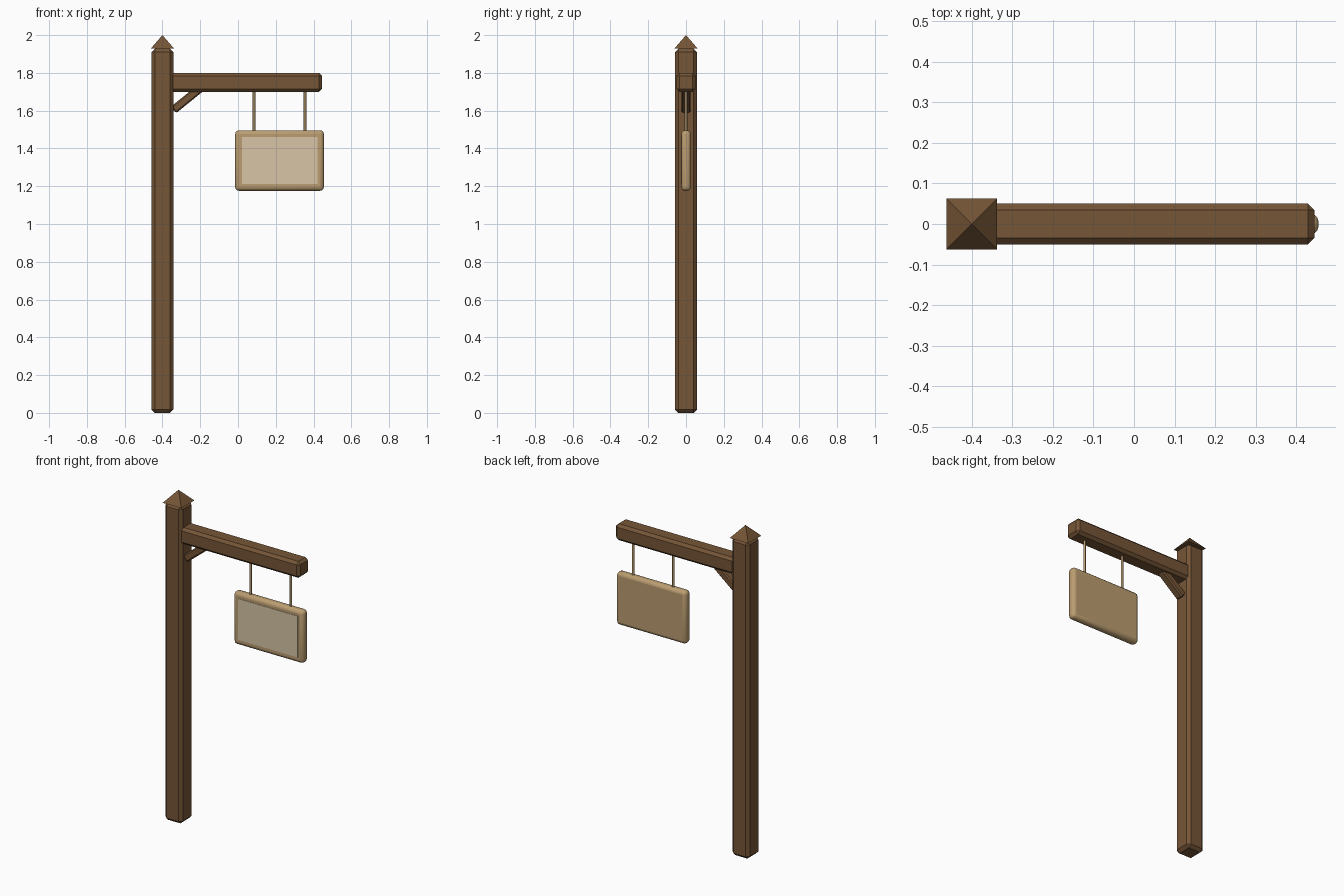
import bpy
import math

if "Cube" in bpy.data.objects:
    bpy.data.objects.remove(bpy.data.objects["Cube"])


def material(name, rgb):
    m = bpy.data.materials.new(name)
    m.diffuse_color = (*rgb, 1)
    m.use_nodes = True
    m.node_tree.nodes["Principled BSDF"].inputs["Base Color"].default_value = m.diffuse_color
    return m


wood = material("dark_wood", (0.18, 0.092, 0.038))
board = material("light_wood", (0.50, 0.34, 0.165))
face = material("pale_face", (0.68, 0.56, 0.38))


def finish(name, mat):
    ob = bpy.context.object
    ob.name = name
    ob.data.materials.append(mat)
    return ob


def box(name, center, size, mat, bevel=0.0, segments=1, tilt=0.0):
    bpy.ops.mesh.primitive_cube_add(size=1, location=center, rotation=(0, tilt, 0))
    ob = finish(name, mat)
    ob.scale = size
    bpy.ops.object.transform_apply(location=False, rotation=False, scale=True)
    if bevel:
        mod = ob.modifiers.new("edges", "BEVEL")
        mod.width = bevel
        mod.segments = segments
    return ob


# Post with chamfered edges
box("post", (-0.4, 0, 0.964), (0.115, 0.115, 1.928), wood, 0.017)

# Pyramid cap
bpy.ops.mesh.primitive_cone_add(vertices=4, radius1=0.0625 * math.sqrt(2), radius2=0,
                                depth=0.072, location=(-0.4, 0, 1.964),
                                rotation=(0, 0, math.pi / 4))
finish("post_cap", wood)

# Horizontal arm and diagonal brace
box("arm", (0.0425, 0, 1.75), (0.805, 0.10, 0.10), wood, 0.016)
box("brace", (-0.26, 0, 1.67), (0.21, 0.05, 0.044), wood, 0.007, tilt=-math.radians(39))

# Hanging rods
for side, x in (("left", 0.085), ("right", 0.355)):
    bpy.ops.mesh.primitive_cylinder_add(vertices=8, radius=0.007, depth=0.225,
                                        location=(x, 0, 1.598))
    finish("hanger_" + side, board)
    bpy.ops.object.shade_smooth_by_angle(angle=math.radians(50))

# Sign board with rounded edges and thin front panel
box("sign_board", (0.22, 0, 1.336), (0.47, 0.05, 0.32), board, 0.02, 3)
bpy.ops.object.shade_smooth_by_angle(angle=math.radians(35))
box("sign_panel", (0.22, -0.022, 1.336), (0.40, 0.01, 0.25), face)
